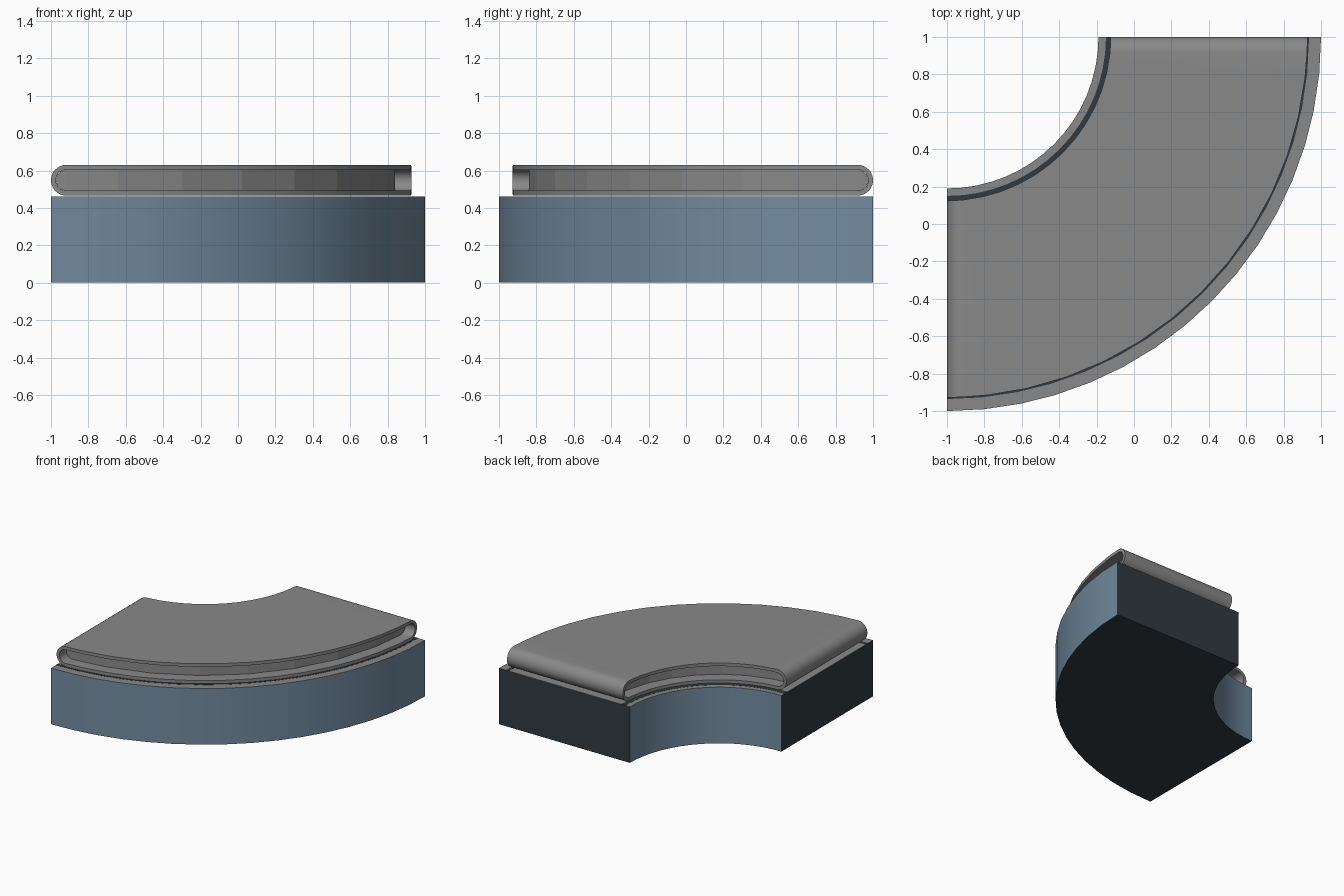
import bpy, bmesh, math

if "Cube" in bpy.data.objects:
    bpy.data.objects.remove(bpy.data.objects["Cube"])

CX, CY = -1.0, 1.0          # pivot of the quarter turn
SEG = 16


def material(name, rgb):
    m = bpy.data.materials.new(name)
    m.diffuse_color = (*rgb, 1)
    m.use_nodes = True
    m.node_tree.nodes["Principled BSDF"].inputs["Base Color"].default_value = m.diffuse_color
    return m


BLUE = material("steel blue", (0.17, 0.26, 0.35))
GREY = material("belt grey", (0.25, 0.25, 0.25))
DARK = material("dark slate", (0.03, 0.042, 0.05))


def point(bm, r, a, z):
    # a = 0 points to -y, a = 90 degrees points to +x
    return bm.verts.new((CX + r * math.sin(a), CY - r * math.cos(a), z))


def finish(bm, name, mats, smooth):
    bmesh.ops.recalc_face_normals(bm, faces=bm.faces)
    me = bpy.data.meshes.new(name)
    bm.to_mesh(me)
    bm.free()
    ob = bpy.data.objects.new(name, me)
    bpy.context.collection.objects.link(ob)
    for m in mats:
        me.materials.append(m)
    if smooth:
        bpy.context.view_layer.objects.active = ob
        ob.select_set(True)
        bpy.ops.object.shade_smooth_by_angle(angle=math.radians(35))
        ob.select_set(False)
    return ob


def sector(name, r0, r1, z0, z1, mats):
    # curved sides use the first material, ends, top and bottom the last
    bm = bmesh.new()
    last = len(mats) - 1
    rows = []
    for i in range(SEG + 1):
        a = i * math.pi / 2 / SEG
        rows.append([point(bm, r, a, z) for r, z in ((r0, z0), (r1, z0), (r1, z1), (r0, z1))])
    for p, q in zip(rows, rows[1:]):
        for k in range(4):
            n = (k + 1) % 4
            f = bm.faces.new((p[k], p[n], q[n], q[k]))
            f.material_index = 0 if k % 2 else last
    for end in (rows[0], rows[-1]):
        bm.faces.new(end).material_index = last
    return finish(bm, name, mats, True)


MID_Z, R = 0.548, 0.082     # belt centre height and roller radius


def stadium(bm, r, inset, seg):
    # closed side outline as (low, high) vertex pairs along the turn
    rad = R - inset
    cap = [(R - rad * math.cos(t), rad * math.sin(t))
           for t in (math.radians(6 + 12 * i) for i in range(8))]
    st = [(math.asin(d / r), h) for d, h in cap]
    angles = [i * math.pi / 2 / seg for i in range(1, seg)]
    body = [(a, rad) for a in angles
            if st[-1][0] + 0.01 < a < math.pi / 2 - st[-1][0] - 0.01]
    full = st + body + [(math.pi / 2 - a, h) for a, h in reversed(st)]
    return [(point(bm, r, a, MID_Z - h), point(bm, r, a, MID_Z + h)) for a, h in full]


def loop(pairs):
    return [p[0] for p in pairs] + [p[1] for p in reversed(pairs)]


def bridge(bm, a, b):
    for i in range(len(a)):
        j = (i + 1) % len(a)
        bm.faces.new((a[i], a[j], b[j], b[i]))


def belt(name, r0, r1, thick):
    bm = bmesh.new()
    # 14 segments keep the same angles free of the caps on both radii
    rings = [loop(stadium(bm, r, t, 14)) for r, t in ((r0, 0), (r1, 0), (r1, thick), (r0, thick))]
    for k in range(4):
        bridge(bm, rings[k], rings[(k + 1) % 4])
    return finish(bm, name, [GREY], True)


def core(name, r0, r1, inset):
    bm = bmesh.new()
    sides = [stadium(bm, r, inset, 8) for r in (r0, r1)]
    bridge(bm, loop(sides[0]), loop(sides[1]))
    for s in sides:
        for p, q in zip(s, s[1:]):
            bm.faces.new((p[0], q[0], q[1], p[1]))
    return finish(bm, name, [GREY], False)


# Solid base: blue curved sides, dark ends and underside
sector("base", 0.81, 2.0, 0.0, 0.459, [BLUE, DARK])
# Grey deck plate on top
sector("deck", 0.81, 2.0, 0.459, 0.461, [GREY])
# Dark seams where the belt meets the deck
sector("inner_seam", 0.85, 0.89, 0.4605, 0.462, [DARK])
sector("outer_seam", 1.91, 1.936, 0.4605, 0.462, [DARK])
# Hollow belt loop and the recessed bed inside it
belt("belt", 0.875, 1.927, 0.026)
core("belt_bed", 0.97, 1.84, 0.027)
